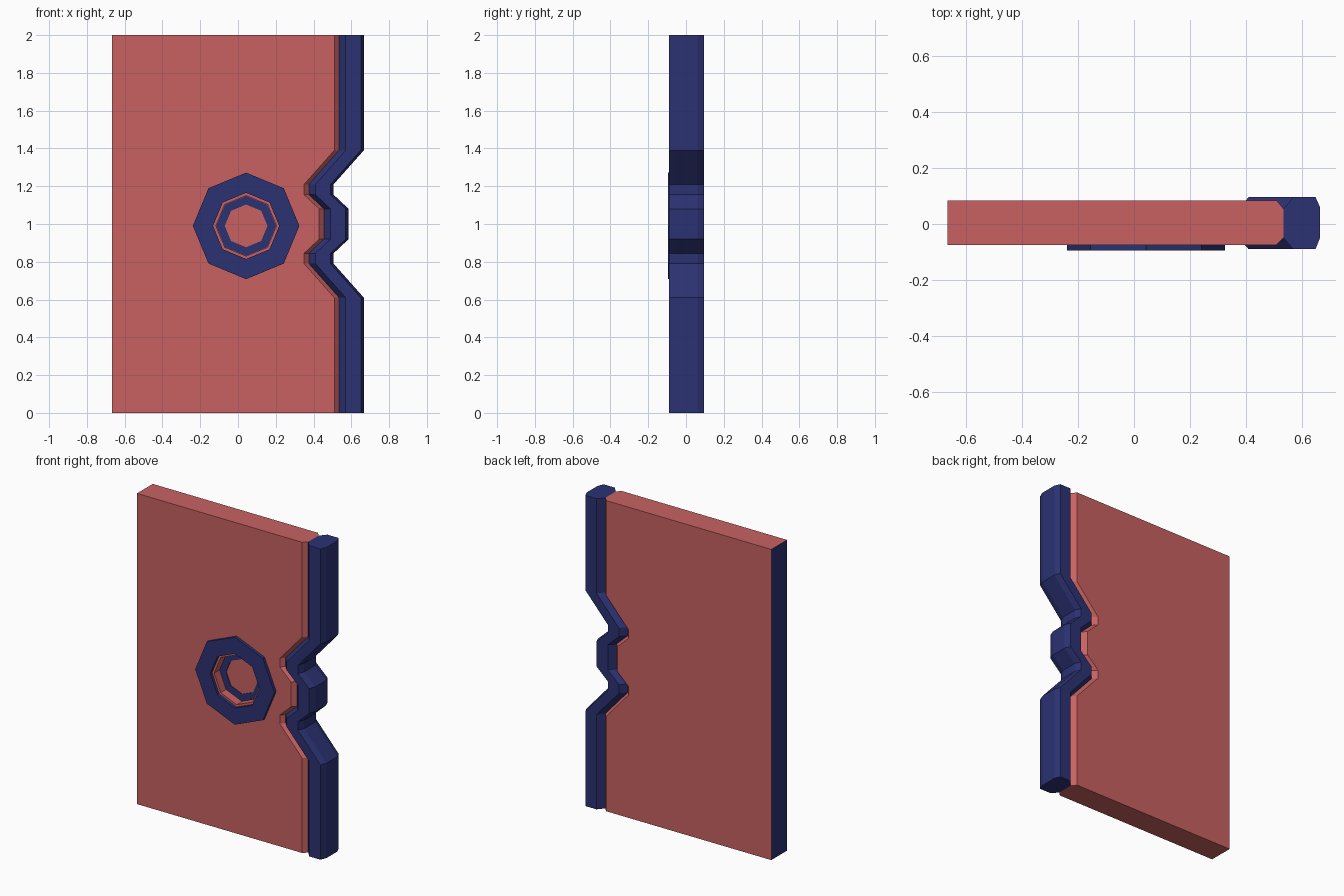
import bpy, bmesh
from math import sin, cos, pi

if "Cube" in bpy.data.objects:
    bpy.data.objects.remove(bpy.data.objects["Cube"])


def material(name, rgb):
    m = bpy.data.materials.new(name)
    m.diffuse_color = (*rgb, 1)
    m.use_nodes = True
    m.node_tree.nodes["Principled BSDF"].inputs["Base Color"].default_value = m.diffuse_color
    return m


RED = material("red_paint", (0.58, 0.12, 0.12))
NAVY = material("navy_paint", (0.025, 0.032, 0.17))

# Zigzag of the closing edge: (z, x shift), mirrored about the middle
LOWER = [(0, 0), (0.61, 0), (0.79, -0.16), (0.845, -0.16), (0.92, -0.08)]
STATIONS = LOWER + [(2 - z, s) for z, s in reversed(LOWER)]


def finish(bm, name, mats):
    bmesh.ops.recalc_face_normals(bm, faces=bm.faces)
    mesh = bpy.data.meshes.new(name)
    bm.to_mesh(mesh)
    bm.free()
    for m in mats:
        mesh.materials.append(m)
    ob = bpy.data.objects.new(name, mesh)
    bpy.context.collection.objects.link(ob)
    return ob


def sweep(name, section, mats, fixed=(), skip=(), second=()):
    """Sweep an xy section up the zigzag; fixed points do not shift in x."""
    bm = bmesh.new()
    rings = [[bm.verts.new((x + (0 if i in fixed else s), y, z))
              for i, (x, y) in enumerate(section)] for z, s in STATIONS]
    n = len(section)
    for a, b in zip(rings, rings[1:]):
        for i in range(n):
            if i in skip:
                continue
            j = (i + 1) % n
            f = bm.faces.new((a[i], a[j], b[j], b[i]))
            f.material_index = 1 if i in second else 0
    bm.faces.new(rings[0])
    bm.faces.new(rings[-1])
    return finish(bm, name, mats)


def octagon_part(name, outer, inner, y0, y1, mat):
    """Octagonal ring (or solid plug when inner is 0) facing -y."""
    bm = bmesh.new()

    def loop(r, y):
        return [bm.verts.new((0.043 + r * sin(k * pi / 4), y, 0.99 + r * cos(k * pi / 4)))
                for k in range(8)]
    if inner:
        loops = [loop(outer, y0), loop(outer, y1), loop(inner, y1), loop(inner, y0)]
        pairs = zip(loops, loops[1:] + loops[:1])
    else:
        loops = [loop(outer, y0), loop(outer, y1)]
        for l in loops:
            bm.faces.new(l)
        pairs = [loops]
    for a, b in pairs:
        for k in range(8):
            j = (k + 1) % 8
            bm.faces.new((a[k], a[j], b[j], b[k]))
    return finish(bm, name, [mat])


# Door panel with navy hinge side
panel = sweep("door_panel",
              [(-0.667, -0.075), (0.51, -0.075), (0.535, -0.05),
               (0.535, 0.055), (0.51, 0.085), (-0.667, 0.085)],
              [RED, NAVY], fixed=(0, 5), second=(5,))

# Round recess in the panel front
cutter = octagon_part("recess_cutter", 0.16, 0, -0.2, -0.018, RED)
cutter.hide_render = True
mod = panel.modifiers.new("recess", 'BOOLEAN')
mod.operation = 'DIFFERENCE'
mod.object = cutter
bpy.context.view_layer.objects.active = panel
bpy.ops.object.modifier_apply(modifier="recess")
bpy.data.objects.remove(cutter)

# Edge trim, open where it meets the panel
sweep("edge_trim",
      [(0.57, -0.09), (0.65, -0.09), (0.666, -0.05), (0.666, 0.06),
       (0.65, 0.096), (0.57, 0.096), (0.535, 0.055), (0.535, -0.05)],
      [NAVY], skip=(6,))

# Raised ring around the recess and flat ring on its floor
octagon_part("outer_ring", 0.282, 0.175, -0.094, -0.075, NAVY)
octagon_part("inner_ring", 0.159, 0.113, -0.022, -0.018, NAVY)
